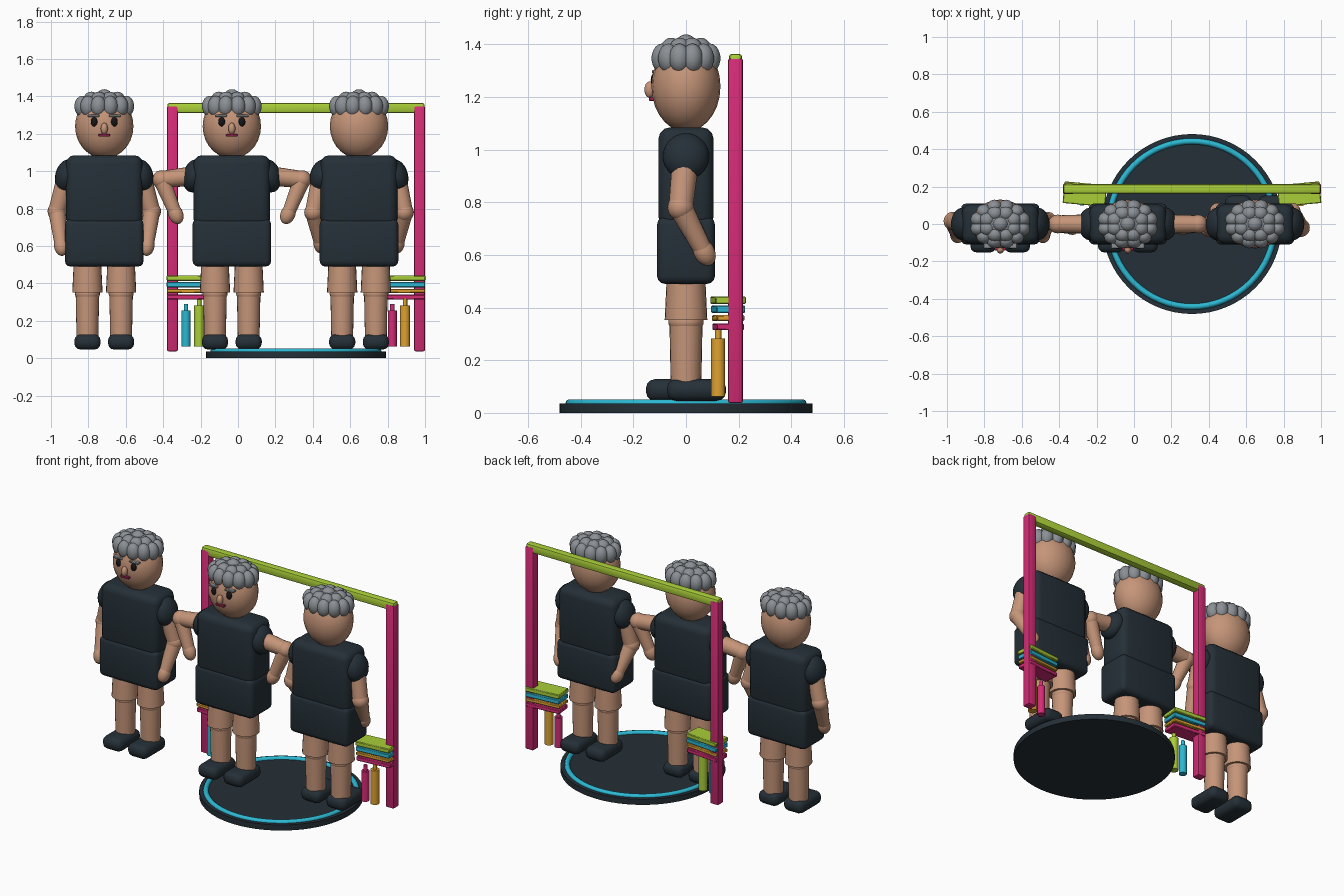
import bpy, bmesh, math
from mathutils import Matrix, Vector

if "Cube" in bpy.data.objects:
    bpy.data.objects.remove(bpy.data.objects["Cube"])


def material(name, r, g, b):
    m = bpy.data.materials.new(name)
    m.diffuse_color = (r, g, b, 1)
    m.use_nodes = True
    m.node_tree.nodes["Principled BSDF"].inputs["Base Color"].default_value = m.diffuse_color
    return m


DARK = material("charcoal_navy", 0.018, 0.029, 0.038)
SKIN = material("tan_skin", 0.56, 0.30, 0.19)
GRAY = material("gray_hair", 0.26, 0.28, 0.30)
PINK = material("magenta", 0.66, 0.025, 0.18)
GREEN = material("lime", 0.40, 0.62, 0.04)
CYAN = material("cyan", 0.025, 0.48, 0.65)
ORANGE = material("amber", 0.74, 0.36, 0.03)
BLACK = material("eye_black", 0.008, 0.008, 0.01)
LIPS = material("lip_rose", 0.40, 0.02, 0.10)

I = Matrix.Identity(4)


def finish(bm, name, mat, frame=I):
    """Turn a bmesh into a smooth-by-angle object placed in a frame."""
    bm.transform(frame)
    bmesh.ops.recalc_face_normals(bm, faces=bm.faces)
    me = bpy.data.meshes.new(name)
    bm.to_mesh(me)
    bm.free()
    me.materials.append(mat)
    me.shade_smooth()
    me.set_sharp_from_angle(angle=math.radians(40))
    ob = bpy.data.objects.new(name, me)
    bpy.context.collection.objects.link(ob)
    return ob


def add_ball(bm, c, r, rot=I, u=20, v=14):
    m = Matrix.Translation(c) @ rot @ Matrix.Diagonal((*r, 1))
    bmesh.ops.create_uvsphere(bm, u_segments=u, v_segments=v, radius=1, matrix=m)


def add_cone(bm, a, b, r1, r2, seg=20):
    a, b = Vector(a), Vector(b)
    rot = (b - a).to_track_quat('Z', 'Y').to_matrix().to_4x4()
    bmesh.ops.create_cone(bm, cap_ends=True, segments=seg, radius1=r1, radius2=r2,
                          depth=(b - a).length,
                          matrix=Matrix.Translation((a + b) / 2) @ rot)


def ball(name, mat, c, r, frame=I, rot=I):
    bm = bmesh.new()
    add_ball(bm, c, r, rot)
    return finish(bm, name, mat, frame)


def box(name, mat, lo, hi, bevel=0.0, frame=I, seg=3, turn=0.0):
    bm = bmesh.new()
    lo, hi = Vector(lo), Vector(hi)
    bmesh.ops.create_cube(bm, size=1, matrix=Matrix.Translation((lo + hi) / 2)
                          @ Matrix.Rotation(turn, 4, 'Z')
                          @ Matrix.Diagonal((*(hi - lo), 1)))
    if bevel:
        bmesh.ops.bevel(bm, geom=bm.edges[:], offset=bevel, segments=seg,
                        profile=0.5, affect='EDGES')
    return finish(bm, name, mat, frame)


def hair(name, frame):
    """Cap of overlapping curls: outer ring, inner ring and crown."""
    bm = bmesh.new()
    add_ball(bm, (0, 0, 1.345), (0.135, 0.11, 0.075))
    for n, rx, ry, z, r in ((12, 0.122, 0.094, 1.347, (0.042, 0.04, 0.056)),
                            (8, 0.075, 0.06, 1.383, (0.042, 0.04, 0.042)),
                            (1, 0, 0, 1.395, (0.045, 0.042, 0.043))):
        for i in range(n):
            t = 2 * math.pi * (i + 0.5) / n
            add_ball(bm, (rx * math.cos(t), ry * math.sin(t), z), r, u=12, v=9)
    finish(name=name, bm=bm, mat=GRAY, frame=frame)


def figure(label, x, spin, elbow, hand, has_face):
    f = Matrix.Translation((x, 0, 0)) @ Matrix.Rotation(spin, 4, 'Z')
    # Shirt
    box(label + "_shirt_top", DARK, (-0.205, -0.105, 0.70), (0.205, 0.105, 1.085), 0.045, f)
    box(label + "_shirt_bottom", DARK, (-0.21, -0.11, 0.49), (0.21, 0.11, 0.745), 0.03, f)
    # Head and hair
    ball(label + "_head", SKIN, (0, 0, 1.24), (0.156, 0.131, 0.172), f)
    hair(label + "_hair", f)
    if has_face:
        ball(label + "_nose", SKIN, (0, -0.138, 1.228), (0.019, 0.02, 0.031), f)
        box(label + "_mouth", LIPS, (-0.03, -0.141, 1.185), (0.03, -0.11, 1.2), 0.003, f, 1)
    for s, side in ((-1, "left"), (1, "right")):
        part = label + "_" + side
        if has_face:
            ball(part + "_eye", BLACK, (s * 0.054, -0.121, 1.264), (0.018, 0.013, 0.025), f)
            box(part + "_brow", GRAY, (s * 0.058 - 0.032, -0.13, 1.29),
                (s * 0.058 + 0.032, -0.1, 1.302), 0.003, f, 1)
        # Sleeve, upper arm, forearm and hand
        sh = Vector((s * 0.2, 0, 0.975))
        e = Vector((s * elbow[0], elbow[1], elbow[2]))
        h = Vector((s * hand[0], hand[1], hand[2]))
        ball(part + "_sleeve", DARK, sh, (0.062, 0.088, 0.09), f,
             Matrix.Rotation(-s * 0.25, 4, 'Y'))
        bm = bmesh.new()
        add_cone(bm, sh, e, 0.052, 0.046)
        add_ball(bm, e, (0.05, 0.05, 0.05))
        add_cone(bm, e, h, 0.046, 0.034)
        rot = (h - e).to_track_quat('Z', 'Y').to_matrix().to_4x4()
        add_ball(bm, h, (0.038, 0.04, 0.055), rot)
        finish(bm, part + "_arm", SKIN, f)
        # Leg with thigh, knee and shin
        lx = s * 0.09
        bm = bmesh.new()
        add_cone(bm, (lx, 0, 0.352), (lx, 0, 0.52), 0.081, 0.073, 24)
        add_ball(bm, (lx, 0, 0.345), (0.067, 0.067, 0.045))
        add_cone(bm, (lx, 0, 0.10), (lx, 0, 0.35), 0.058, 0.063, 24)
        finish(bm, part + "_leg", SKIN, f)
        # Shoe
        box(part + "_shoe", DARK, (lx - 0.07, -0.152, 0.046), (lx + 0.07, 0.072, 0.128), 0.034, f)


figure("first_figure", -0.715, 0, (0.253, 0.015, 0.785), (0.23, -0.06, 0.60), True)
figure("middle_figure", -0.033, 0, (0.375, 0, 0.955), (0.30, -0.02, 0.77), True)
figure("back_turned_figure", 0.647, math.pi, (0.243, 0.02, 0.78), (0.205, -0.07, 0.61), False)

# Round platform with a raised ring
MID = 0.31
bm = bmesh.new()
add_cone(bm, (MID, 0, 0), (MID, 0, 0.036), 0.481, 0.481, 64)
finish(bm, "platform", DARK)

bm = bmesh.new()
rings = []
for i in range(64):
    a = 2 * math.pi * i / 64
    rings.append([bm.verts.new((MID + r * math.cos(a), r * math.sin(a), z))
                  for r, z in ((0.442 + 0.016 * math.cos(b), 0.036 + 0.016 * math.sin(b))
                               for b in (2 * math.pi * k / 10 for k in range(10)))])
for i in range(64):
    p, q = rings[i], rings[(i + 1) % 64]
    for k in range(10):
        n = (k + 1) % 10
        bm.faces.new((p[k], q[k], q[n], p[n]))
finish(bm, "platform_ring", CYAN)

# Gate beam, posts, shelf stacks and hanging bottles
box("gate_beam", GREEN, (MID - 0.688, 0.163, 1.31), (MID + 0.688, 0.213, 1.364), 0.012, seg=2)
layers = (("green", GREEN, 0.414, 0.442, 0.0), ("cyan", CYAN, 0.379, 0.408, 0.003),
          ("amber", ORANGE, 0.349, 0.371, 0.006), ("pink", PINK, 0.314, 0.34, 0.008))
bottles = (((-0.278, 0.024, 0.255, CYAN), (-0.208, 0.027, 0.282, GREEN)),
           ((0.825, 0.024, 0.255, PINK), (0.893, 0.027, 0.282, ORANGE)))
for s, side in ((-1, "left"), (1, "right")):
    px = MID + s * 0.661
    box(side + "_gate_post", PINK, (px - 0.029, 0.16, 0.037), (px + 0.029, 0.216, 1.347),
        0.008, seg=2)
    cx = MID + s * 0.573
    for name, mat, z0, z1, d in layers:
        box(side + "_shelf_" + name, mat, (cx - 0.114, 0.102 + d, z0),
            (cx + 0.114, 0.218 - d, z1), 0.004, seg=1, turn=s * 0.09)
    for bx, r, top, mat in bottles[s > 0]:
        bm = bmesh.new()
        add_cone(bm, (bx, 0.122, 0.063), (bx, 0.122, top), r, r, 16)
        add_cone(bm, (bx, 0.122, top - 0.01), (bx, 0.122, top + 0.036), 0.012, 0.012, 12)
        finish(bm, side + "_bottle", mat)
